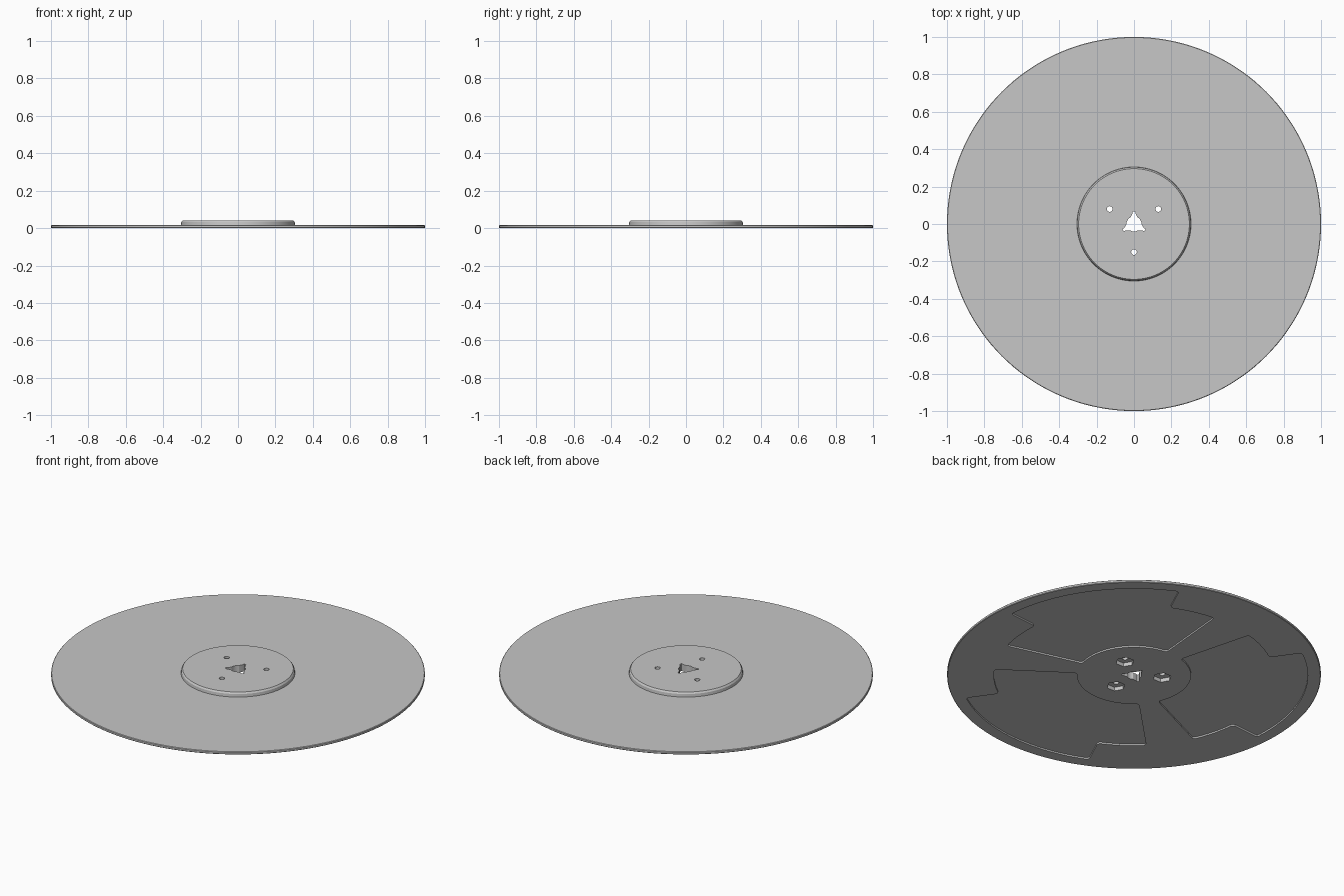
import bpy, bmesh
from math import radians, sin, cos, hypot, atan2, pi
from mathutils import Matrix

if "Cube" in bpy.data.objects:
    bpy.data.objects.remove(bpy.data.objects["Cube"], do_unlink=True)

THICK, HUB_TOP = 0.016, 0.042
SCREWS = [(-0.13, 0.08), (0.13, 0.08), (0, -0.15)]

grey = bpy.data.materials.new("plain grey")
grey.use_nodes = True
grey.diffuse_color = (0.57, 0.57, 0.57, 1)
grey.node_tree.nodes["Principled BSDF"].inputs["Base Color"].default_value = grey.diffuse_color


def add_object(name, bm):
    bmesh.ops.recalc_face_normals(bm, faces=bm.faces[:])
    mesh = bpy.data.meshes.new(name)
    bm.to_mesh(mesh)
    bm.free()
    mesh.materials.append(grey)
    obj = bpy.data.objects.new(name, mesh)
    bpy.context.collection.objects.link(obj)
    return obj


def polar(r, deg):
    return r * cos(radians(deg)), r * sin(radians(deg))


def arc(r, start, end, steps):
    return [polar(r, start + (end - start) * i / steps) for i in range(steps + 1)]


def prism(name, outline, z0, z1, corners=(), rounding=0):
    """Extrude a flat outline upward, rounding the chosen corners first."""
    bm = bmesh.new()
    verts = [bm.verts.new((x, y, z0)) for x, y in outline]
    bm.faces.new(verts)
    if corners:
        bmesh.ops.bevel(bm, geom=[verts[i] for i in corners], offset=rounding,
                        segments=3, profile=0.5, affect='VERTICES', clamp_overlap=True)
    grown = bmesh.ops.extrude_face_region(bm, geom=bm.faces[:])["geom"]
    bmesh.ops.translate(bm, vec=(0, 0, z1 - z0),
                        verts=[v for v in grown if isinstance(v, bmesh.types.BMVert)])
    return add_object(name, bm)


def cut(target, cutter):
    mod = target.modifiers.new("cut", 'BOOLEAN')
    mod.operation, mod.solver, mod.object = 'DIFFERENCE', 'EXACT', cutter
    bpy.context.view_layer.objects.active = target
    bpy.ops.object.modifier_apply(modifier=mod.name)
    bpy.data.objects.remove(cutter, do_unlink=True)


# Flange disc with its raised, slightly tapered hub, spun from one profile
profile = [(0, 0), (0.997, 0), (1, 0.003), (1, THICK - 0.003), (0.997, THICK),
           (0.305, THICK), (0.303, 0.033), (0.296, HUB_TOP), (0, HUB_TOP)]
bm = bmesh.new()
pts = [bm.verts.new((r, 0, z)) for r, z in profile]
edges = [bm.edges.new(pair) for pair in zip(pts, pts[1:])]
bmesh.ops.spin(bm, geom=pts + edges, cent=(0, 0, 0), axis=(0, 0, 1),
               angle=2 * pi, steps=144, use_merge=True)
bmesh.ops.remove_doubles(bm, verts=bm.verts[:], dist=0.0001)
bmesh.ops.dissolve_limit(bm, angle_limit=0.001, verts=bm.verts[:], edges=bm.edges[:])
reel = add_object("reel_flange", bm)

# Three stepped recesses in the underside
for mid in (35, 155, 275):
    runs = [arc(0.305, mid + 50, mid - 50, 20), arc(0.75, mid - 50, mid - 30, 5),
            arc(0.93, mid - 30, mid + 30, 24), arc(0.75, mid + 30, mid + 50, 5)]
    outline, corners = [], []
    for run in runs:
        corners += [len(outline), len(outline) + len(run) - 1]
        outline += run
    cut(reel, prism("recess_cutter", outline, -0.02, 0.009, corners, 0.018))

# Screw holes, each with a hexagonal nut pocket below
for x, y in SCREWS:
    for r, sides, top in ((0.015, 24, 0.1), (0.05, 6, 0.022)):
        ring = [(x + px, y + py) for px, py in arc(r, 0, 360, sides)[:-1]]
        cut(reel, prism("screw_cutter", ring, -0.02, top))

# Spindle hole: a round bore with three tapering keyways
spindle = []
for mid in (90, 210, 330):
    spindle += arc(0.04, mid - 60, mid - 28, 6)
    spindle += [polar(0.055, mid - 9), polar(0.067, mid - 5),
                polar(0.067, mid + 5), polar(0.055, mid + 9)]
    spindle += arc(0.04, mid + 28, mid + 60, 6)[:-1]
cut(reel, prism("spindle_cutter", spindle, -0.02, 0.1))

# Smooth shading on the round walls, crisp edges elsewhere
bpy.ops.object.select_all(action='DESELECT')
reel.select_set(True)
bpy.context.view_layer.objects.active = reel
bpy.ops.object.shade_smooth_by_angle(angle=radians(25))
